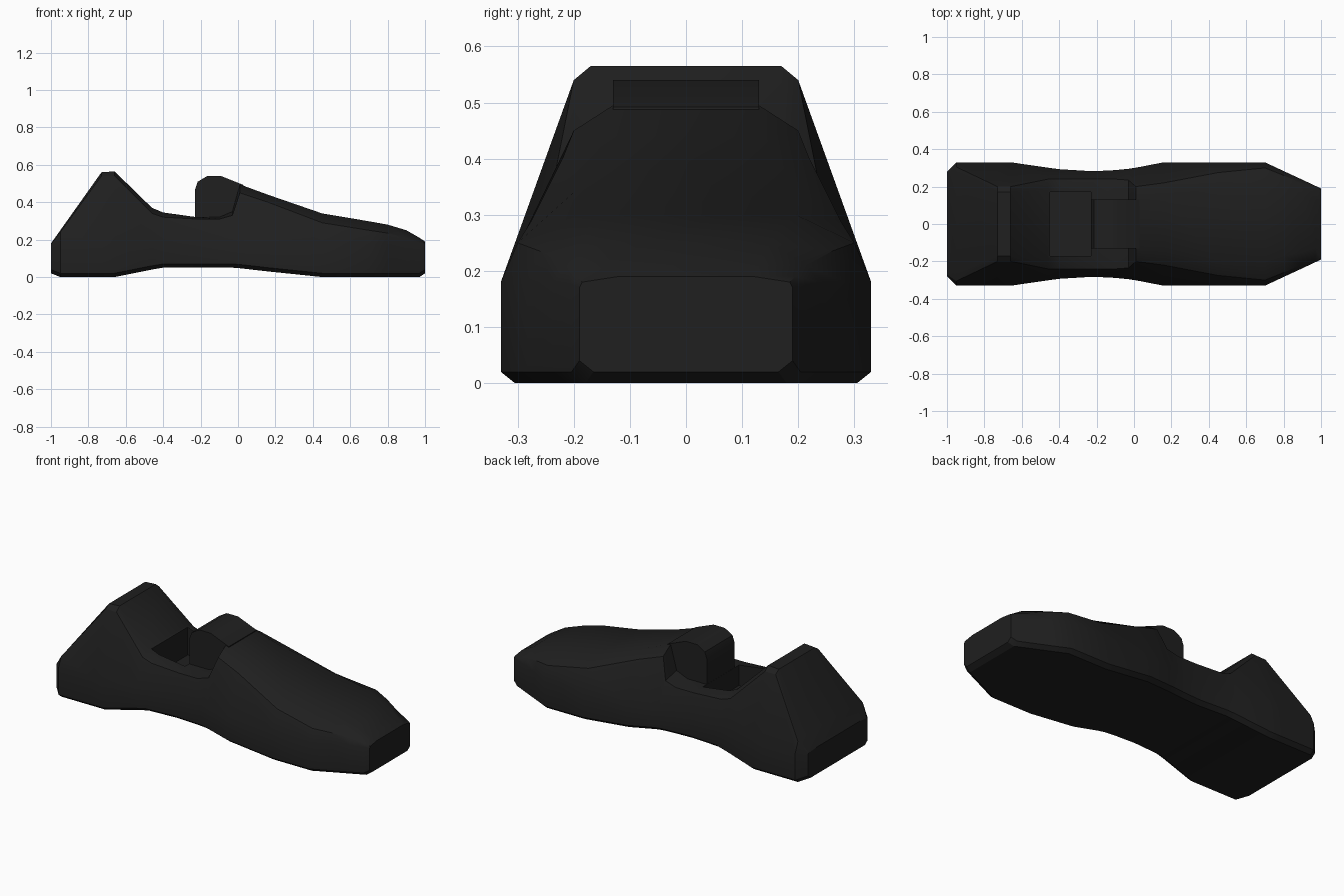
import bpy, bmesh, math

if "Cube" in bpy.data.objects:
    bpy.data.objects.remove(bpy.data.objects["Cube"])

black = bpy.data.materials.new("black")
black.diffuse_color = (0.014, 0.014, 0.014, 1)
black.use_nodes = True
black.node_tree.nodes["Principled BSDF"].inputs["Base Color"].default_value = black.diffuse_color


def loft(name, rings):
    """Skin a row of closed rings and cap both ends."""
    bm = bmesh.new()
    rows = [[bm.verts.new(p) for p in r] for r in rings]
    n = len(rows[0])
    for a, b in zip(rows, rows[1:]):
        for i in range(n):
            j = (i + 1) % n
            bm.faces.new((a[i], a[j], b[j], b[i]))
    bm.faces.new(rows[0])
    bm.faces.new(rows[-1])
    bmesh.ops.recalc_face_normals(bm, faces=bm.faces)
    me = bpy.data.meshes.new(name)
    bm.to_mesh(me)
    bm.free()
    me.materials.append(black)
    ob = bpy.data.objects.new(name, me)
    bpy.context.collection.objects.link(ob)
    return ob


def smooth(ob, deg):
    bpy.ops.object.select_all(action='DESELECT')
    ob.select_set(True)
    bpy.context.view_layer.objects.active = ob
    bpy.ops.object.shade_smooth_by_angle(angle=math.radians(deg))


# body stations: x, bottom z, side width, side z, shoulder y, z, top y, z
stations = [
    (-1.00, .02, .280, .17, .27, .175, .20, .18),
    (-0.95, .00, .330, .18, .305, .24, .27, .25),
    (-0.73, .00, .330, .18, .20, .54, .17, .56),
    (-0.66, .00, .330, .18, .20, .54, .17, .565),
    (-0.46, .04, .301, .18, .24, .34, .18, .37),
    (-0.40, .05, .293, .18, .24, .32, .18, .345),
    (-0.22, .05, .282, .18, .24, .31, .18, .32),
    (-0.10, .05, .288, .18, .24, .31, .14, .32),
    (-0.03, .05, .295, .18, .235, .33, .14, .35),
    (0.01, .047, .301, .18, .20, .45, .13, .495),
    (0.16, .03, .330, .18, .22, .40, .14, .44),
    (0.45, .00, .330, .18, .275, .29, .20, .34),
    (0.70, .00, .330, .18, .30, .25, .20, .298),
    (0.80, .00, .283, .18, .26, .235, .17, .28),
    (0.90, .00, .237, .18, .215, .21, .15, .25),
    (0.97, .00, .204, .175, .195, .19, .13, .21),
    (1.00, .02, .190, .17, .185, .18, .12, .19),
]
rings = []
for x, zb, w, zm, ws, zs, wt, zt in stations:
    half = [(w - .025, zb), (w, zb + .02), (w, zm), (ws, zs), (wt, zt)]
    rings.append([(x, y, z) for y, z in half] +
                 [(x, -y, z) for y, z in reversed(half)])
body = loft("body_shell", rings)
smooth(body, 30)

# seat well cut into the body
well = [(-.45, -.23)]
x0, x1 = well[0]
cutter = loft("seat_well_cutter", [
    [(x0, -.17, z), (x1, -.17, z), (x1, .17, z), (x0, .17, z)] for z in (.2, .7)])
cutter.hide_render = True
cutter.hide_viewport = True
cut = body.modifiers.new("seat_well", 'BOOLEAN')
cut.operation = 'DIFFERENCE'
cut.solver = 'EXACT'
cut.object = cutter

# narrow dashboard cowl overhanging behind the bonnet
profile = [(-.229, .27), (-.229, .47), (-.215, .51), (-.165, .54),
           (-.09, .54), (.03, .492), (.06, .30)]
cowl = loft("dashboard_cowl", [[(x, y, z) for x, z in profile] for y in (-.13, .13)])
smooth(cowl, 35)
